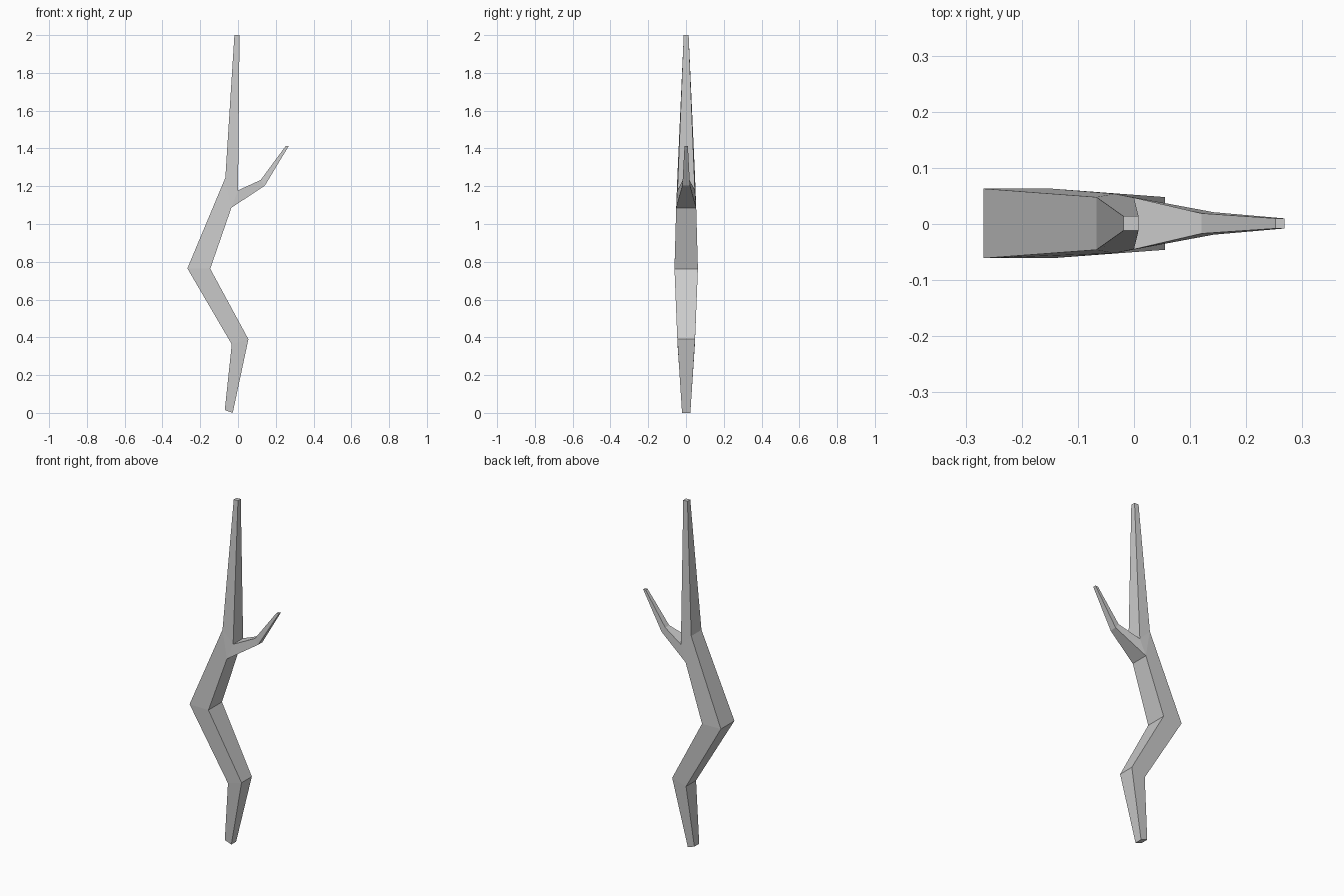
import bpy, bmesh

if "Cube" in bpy.data.objects:
    bpy.data.objects.remove(bpy.data.objects["Cube"])

bm = bmesh.new()
YC = 0.001


def pair(x, z, hy):
    """Front and back vertex at one outline point."""
    return (bm.verts.new((x, YC - hy, z)), bm.verts.new((x, YC + hy, z)))


def loft(stations):
    """Four-sided limb through (left pair, right pair) stations."""
    for (l0, r0), (l1, r1) in zip(stations, stations[1:]):
        bm.faces.new((l0[0], r0[0], r1[0], l1[0]))
        bm.faces.new((r0[0], r0[1], r1[1], r1[0]))
        bm.faces.new((r0[1], l0[1], l1[1], r1[1]))
        bm.faces.new((l0[1], l0[0], l1[0], l1[1]))


def cap(station):
    l, r = station
    bm.faces.new((l[0], r[0], r[1], l[1]))


# Fork corners shared by the three limbs
left = pair(-0.067, 1.245, 0.047)
crotch = pair(0.0, 1.178, 0.046)
low = pair(-0.035, 1.086, 0.053)

# Crooked lower trunk
foot = (pair(-0.07, 0.015, 0.022), pair(-0.028, 0.0, 0.022))
knee = (pair(-0.033, 0.363, 0.046), pair(0.055, 0.39, 0.047))
elbow = (pair(-0.268, 0.765, 0.062), pair(-0.147, 0.763, 0.062))
loft([foot, knee, elbow, (left, low)])

# Straight upper trunk
top = (pair(-0.019, 2.0, 0.013), pair(0.008, 2.0, 0.013))
loft([(left, crotch), top])

# Side twig
bend = (pair(0.12, 1.233, 0.018), pair(0.142, 1.203, 0.020))
tip = (pair(0.252, 1.412, 0.009), pair(0.268, 1.412, 0.009))
loft([(crotch, low), bend, tip])

# Fork sides and end caps
for i in (0, 1):
    bm.faces.new((left[i], low[i], crotch[i]))
for end in (foot, top, tip):
    cap(end)

bmesh.ops.recalc_face_normals(bm, faces=bm.faces)
mesh = bpy.data.meshes.new("forked_branch")
bm.to_mesh(mesh)
bm.free()
bpy.context.collection.objects.link(bpy.data.objects.new("forked_branch", mesh))
